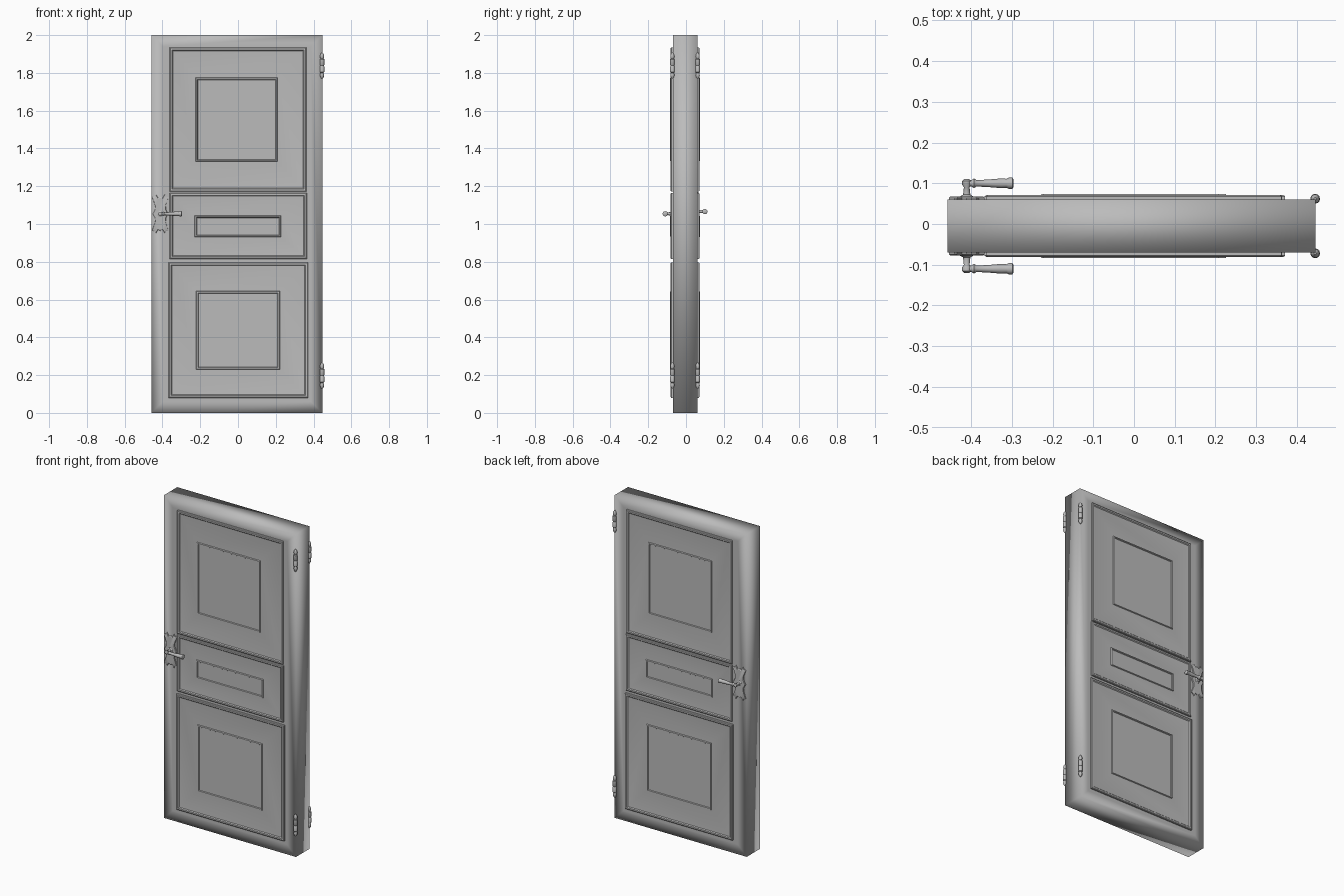
import bpy, bmesh, math
from mathutils import Matrix, Vector

default = bpy.data.objects.get("Cube")
if default:
    bpy.data.objects.remove(default, do_unlink=True)

grey = bpy.data.materials.new("door grey")
grey.use_nodes = True
grey.diffuse_color = (0.5, 0.5, 0.5, 1)
grey.node_tree.nodes["Principled BSDF"].inputs["Base Color"].default_value = (0.5, 0.5, 0.5, 1)

FRONT, BACK = -0.07, 0.06
SIDES = (("front", -1, FRONT), ("back", 1, BACK))


def finish(name, bm, angle=40):
    """Turn a bmesh into a shaded object."""
    bmesh.ops.recalc_face_normals(bm, faces=bm.faces)
    mesh = bpy.data.meshes.new(name)
    bm.to_mesh(mesh)
    bm.free()
    mesh.materials.append(grey)
    obj = bpy.data.objects.new(name, mesh)
    bpy.context.collection.objects.link(obj)
    bpy.ops.object.select_all(action='DESELECT')
    obj.select_set(True)
    bpy.context.view_layer.objects.active = obj
    if angle >= 180:
        bpy.ops.object.shade_smooth()
    else:
        bpy.ops.object.shade_smooth_by_angle(angle=math.radians(angle))
    return obj


def skin(bm, rings):
    """Bridge closed rings of points and cap both ends."""
    loops = [[bm.verts.new(p) for p in ring] for ring in rings]
    n = len(loops[0])
    for a, b in zip(loops, loops[1:]):
        for i in range(n):
            j = (i + 1) % n
            bm.faces.new((a[i], a[j], b[j], b[i]))
    bm.faces.new(loops[0])
    bm.faces.new(loops[-1])


def lathe(bm, profile, origin, axis, sides=12):
    """Spin (distance, radius) pairs about an axis through origin."""
    turn = Vector((0, 0, 1)).rotation_difference(Vector(axis)).to_matrix()
    steps = [2 * math.pi * i / sides for i in range(sides)]
    skin(bm, [[Vector(origin) + turn @ Vector((r * math.cos(a), r * math.sin(a), t))
               for a in steps] for t, r in profile])


# Door slab, softly shaded, with a border ring on each broad face
bm = bmesh.new()
size = Matrix.Diagonal((0.905, BACK - FRONT, 2, 1))
bmesh.ops.create_cube(bm, size=1, matrix=Matrix.Translation((-0.006, (FRONT + BACK) / 2, 1)) @ size)
bm.normal_update()
broad = [f for f in bm.faces if abs(f.normal.y) > 0.9]
bmesh.ops.inset_individual(bm, faces=broad, thickness=0.085)
finish("door_slab", bm, 180)

# Moulded panels: outer rectangle and inner rectangle (x0, x1, z0, z1)
PANELS = {
    "upper": ((-0.362, 0.362, 1.172, 1.935), (-0.225, 0.21, 1.33, 1.775)),
    "middle": ((-0.362, 0.364, 0.815, 1.165), (-0.23, 0.228, 0.93, 1.045)),
    "lower": ((-0.367, 0.371, 0.08, 0.797), (-0.222, 0.222, 0.23, 0.645)),
}
OUTER_EDGE = ((0, -0.01), (0, 0.008), (0.004, 0.011), (0.013, 0.011), (0.018, 0.006), (0.025, 0.005))
INNER_EDGE = ((0, 0.008), (0.003, 0.014), (0.009, 0.014), (0.012, 0.009))


def rectangle(rect, inset, y):
    x0, x1, z0, z1 = rect
    return [(x0 + inset, y, z0 + inset), (x1 - inset, y, z0 + inset),
            (x1 - inset, y, z1 - inset), (x0 + inset, y, z1 - inset)]


for side, s, y0 in SIDES:
    for name, (outer, inner) in PANELS.items():
        bm = bmesh.new()
        skin(bm, [rectangle(r, i, y0 + s * h)
                  for r, edge in ((outer, OUTER_EDGE), (inner, INNER_EDGE)) for i, h in edge])
        finish(f"{side}_{name}_panel", bm, 35)

# Scalloped lock plates and lever handles
HALF_PLATE = ((0.0, 0.09), (0.012, 0.085), (0.024, 0.104), (0.03, 0.092), (0.044, 0.088),
              (0.036, 0.068), (0.028, 0.045), (0.03, 0.022), (0.042, 0.0))
quarter = list(HALF_PLATE)
right = quarter + [(x, -z) for x, z in reversed(quarter[:-1])]
outline = right + [(-x, z) for x, z in reversed(right[1:-1])]
SHAFT = ((-0.01, 0.016), (0.008, 0.016), (0.012, 0.009), (0.03, 0.007), (0.036, 0.011), (0.046, 0.011), (0.05, 0.006))
LEVER = ((-0.008, 0.005), (0, 0.009), (0.012, 0.008), (0.018, 0.012), (0.024, 0.008),
         (0.05, 0.009), (0.085, 0.012), (0.098, 0.011), (0.104, 0.014), (0.112, 0.014), (0.115, 0.009))
for side, s, y0 in SIDES:
    z = 1.06 + s * 0.006
    bm = bmesh.new()
    skin(bm, [[(-0.411 + x * k, y0 + s * h, z + dz * k) for x, dz in outline]
              for k, h in ((1, -0.005), (1, 0.004), (0.94, 0.007))])
    finish(f"{side}_lock_plate", bm, 30)
    bm = bmesh.new()
    lathe(bm, SHAFT, (-0.411, y0, z), (0, s, 0))
    lathe(bm, LEVER, (-0.411, y0 + s * 0.04, z), (1, 0, 0))
    finish(f"{side}_lever_handle", bm)

# Hinge barrels with rounded tips
HALF_HINGE = ((0, 0.009), (0.004, 0.012), (0.034, 0.012), (0.038, 0.008),
              (0.043, 0.01), (0.052, 0.011), (0.062, 0.008), (0.069, 0.003))
barrel = [(-t, r) for t, r in reversed(HALF_HINGE[1:])] + list(HALF_HINGE)
for side, s, y0 in SIDES:
    for level, z in (("lower", 0.197), ("upper", 1.838)):
        bm = bmesh.new()
        lathe(bm, barrel, (0.445, y0 + s * 0.002, z), (0, 0, 1))
        finish(f"{side}_{level}_hinge", bm)
